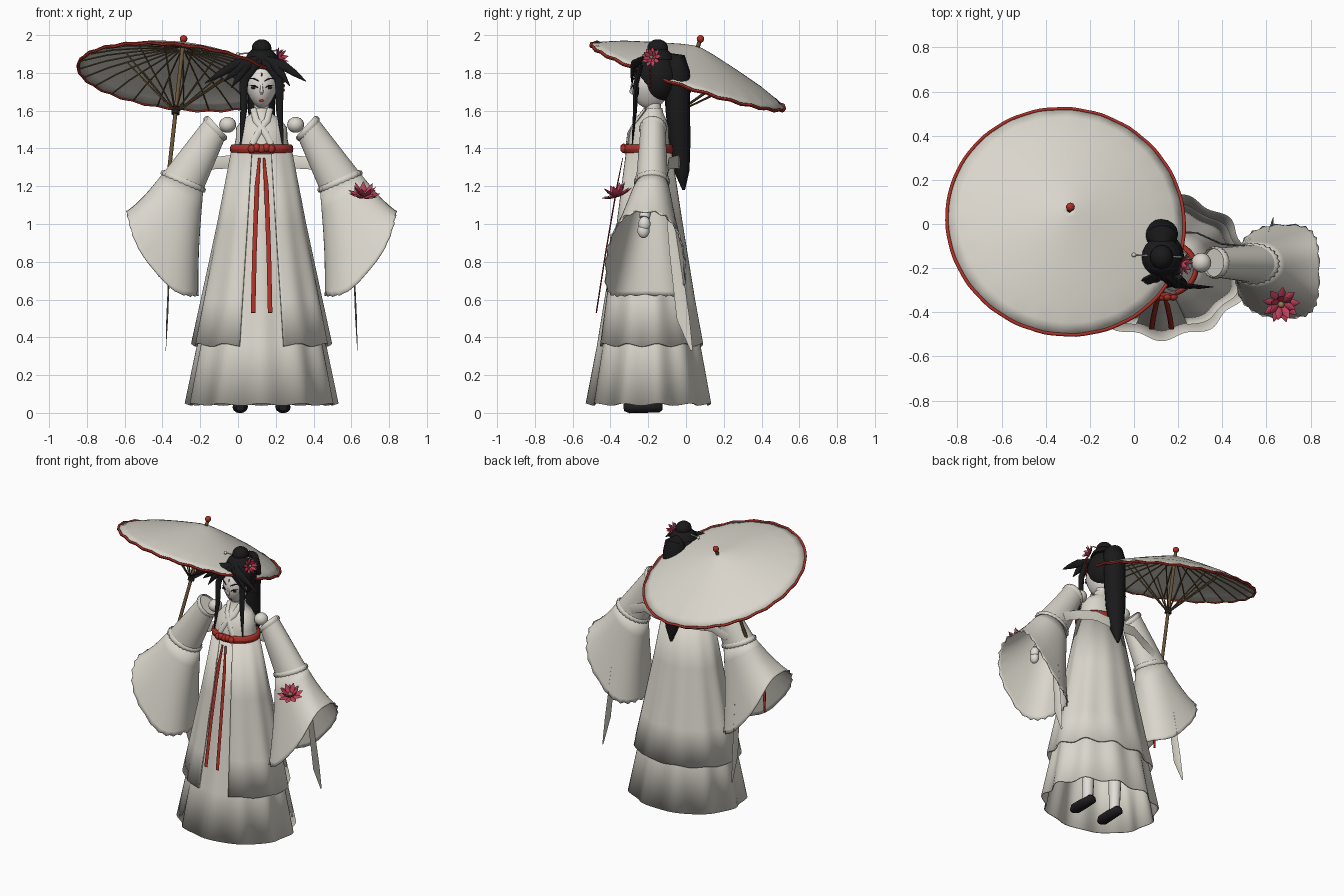
import bpy, bmesh
from math import sin, cos, pi, tau, sqrt
from mathutils import Vector as V, Matrix

if "Cube" in bpy.data.objects:
    bpy.data.objects.remove(bpy.data.objects["Cube"])


def colour(name, r, g, b):
    m = bpy.data.materials.new(name)
    m.use_nodes = True
    m.diffuse_color = (r, g, b, 1)
    bsdf = m.node_tree.nodes["Principled BSDF"]
    bsdf.inputs["Base Color"].default_value = (r, g, b, 1)
    bsdf.inputs["Roughness"].default_value = 0.8
    return m


CLOTH = colour("ivory cloth", 0.70, 0.67, 0.60)
SKIN = colour("pale skin", 0.76, 0.72, 0.68)
HAIR = colour("black hair", 0.010, 0.010, 0.011)
RED = colour("red silk", 0.42, 0.03, 0.02)
PINK = colour("pink petal", 0.52, 0.05, 0.10)
WOOD = colour("brown wood", 0.14, 0.09, 0.04)
LACQUER = colour("black lacquer", 0.014, 0.012, 0.014)
GOLD = colour("flower heart", 0.30, 0.20, 0.08)

BODY = Matrix.Translation((0.125, 0, 0))      # the figure stands off centre
UP = V((0.104, 0.315, 0.945)).normalized()    # parasol axis
PARASOL = Matrix.Translation((-0.31, 0.01, 1.78)) @ UP.to_track_quat('Z', 'Y').to_matrix().to_4x4()


def finish(name, bm, mat, mirror=False, solid=0, frame=BODY):
    bmesh.ops.recalc_face_normals(bm, faces=bm.faces)
    me = bpy.data.meshes.new(name)
    bm.to_mesh(me)
    bm.free()
    me.materials.append(mat)
    me.shade_smooth()
    me.set_sharp_from_angle(angle=0.9)
    ob = bpy.data.objects.new(name, me)
    bpy.context.collection.objects.link(ob)
    ob.matrix_world = frame
    if solid:
        mod = ob.modifiers.new("thickness", 'SOLIDIFY')
        mod.thickness = solid
    if mirror:
        ob.modifiers.new("mirror", 'MIRROR')
    return ob


def skin_rings(bm, rings, closed=True, caps=False):
    rows = [[bm.verts.new(p) for p in r] for r in rings]
    n = len(rows[0])
    for a, b in zip(rows, rows[1:]):
        for i in range(n if closed else n - 1):
            j = (i + 1) % n
            bm.faces.new((a[i], a[j], b[j], b[i]))
    if caps:
        bm.faces.new(rows[0])
        bm.faces.new(rows[-1])


def loft(name, rings, mat, closed=True, caps=False, **kw):
    bm = bmesh.new()
    skin_rings(bm, rings, closed, caps)
    return finish(name, bm, mat, **kw)


def tubes(name, paths, mat, ref=(0, 1, 0), flat=1, sides=8, **kw):
    """Tapered tubes; each path is (points, radii)."""
    bm = bmesh.new()
    for pts, radii in paths:
        pts = [V(p) for p in pts]
        rings = []
        for i, (p, r) in enumerate(zip(pts, radii)):
            t = (pts[min(i + 1, len(pts) - 1)] - pts[max(i - 1, 0)]).normalized()
            side = t.cross(V(ref))
            if side.length < 0.05:
                side = t.cross(V((1, 0.3, 0)))
            side.normalize()
            nrm = side.cross(t)
            rings.append([p + side * r * cos(k * tau / sides) + nrm * r * flat * sin(k * tau / sides)
                          for k in range(sides)])
        skin_rings(bm, rings, True, True)
    return finish(name, bm, mat, **kw)


def blobs(name, centres, size, mat, seg=16, **kw):
    bm = bmesh.new()
    for c in centres:
        bmesh.ops.create_uvsphere(bm, u_segments=seg, v_segments=seg // 2 + 2, radius=1,
                                  matrix=Matrix.Translation(c) @ Matrix.Diagonal((*size, 1)))
    return finish(name, bm, mat, **kw)


# Skirts: elliptical rings with folds that deepen towards the hem
def skirt_ring(z, a, b, cy, fold, start=0.0, hem=0.0, n=120):
    out = []
    for i in range(n + (1 if start else 0)):
        f = start + (tau - 2 * start) * i / n
        k = 1 + fold * cos(11 * f)
        out.append(V((a * k * sin(f), cy - b * k * cos(f), z + hem * cos(11 * f))))
    return out


loft("under_skirt", [skirt_ring(1.38, .15, .115, -.2, 0), skirt_ring(1.0, .215, .17, -.195, .01),
                     skirt_ring(.36, .335, .27, -.193, .03), skirt_ring(.045, .395, .325, -.193, .04, hem=.006)],
     CLOTH, solid=.008)
loft("over_skirt", [skirt_ring(1.38, .163, .125, -.2, 0, .33), skirt_ring(1.0, .235, .182, -.197, .012, .33),
                    skirt_ring(.6, .318, .245, -.195, .022, .33), skirt_ring(.36, .366, .285, -.193, .028, .33, .008)],
     CLOTH, closed=False, solid=.012)

# Bodice, neck and crossed collar
loft("bodice", [skirt_ring(z, a, b, y, 0, n=32) for z, a, b, y in
                ((1.37, .155, .12, -.2), (1.45, .137, .11, -.2), (1.51, .135, .1, -.19),
                 (1.555, .10, .075, -.18), (1.585, .055, .055, -.175), (1.615, .048, .05, -.175))], CLOTH, caps=True)
tubes("neck", [([(0, -.17, 1.55), (0, -.175, 1.68)], (.04, .04))], SKIN, sides=16)
tubes("collar", [([(s * .045, -.215, 1.61), (s * .03, -.262, 1.55), (-s * .02, -.302, 1.48), (-s * .05, -.31, 1.42)],
                  (.016, .018, .018, .018)) for s in (1, -1)], CLOTH, flat=.5)

# Sash with knots and two hanging ribbons
loft("sash", [skirt_ring(1.397 + .026 * sin(k * tau / 10), .152 + .016 * cos(k * tau / 10),
                         .12 + .016 * cos(k * tau / 10), -.2, 0, n=48) for k in range(11)], RED)
blobs("sash_knot", [(x * .026, -.33, 1.398 + .006 * (x % 2)) for x in range(-2, 3)], (.021, .018, .022), RED, seg=12)
tubes("sash_ribbon", [([(.012, -.335, 1.35), (.025, -.365, 1.2), (.038, -.425, .85), (.045, -.475, .53)],
                       (.006, .012, .012, .012))], RED, flat=.3, mirror=True)


# Sleeves
def oval(c, u, v, n=48, scale=1.0, tooth=0.0, power=1.0, sag=0.0):
    out = []
    for i in range(n):
        f = i * tau / n
        k = scale + (tooth if i % 2 else -tooth)
        cu, sv = [abs(w) ** power * (1 if w > 0 else -1) for w in (cos(f), sin(f))]
        out.append(V(c) + V(u) * cu * k + V(v) * sv * k + V((.035, 0, -.1)) * sag * sin(f) ** 2)
    return out


SHOULDER = (V((.245, -.175, 1.505)), V((.05, 0, .055)), V((0, .066, 0)))
CUFF = (V((.415, -.18, 1.225)), V((.106, 0, .045)), V((0, .085, 0)))
MOUTH = (V((.525, -.215, .845)), V((.19, 0, .222)), V((0, .213, 0)))


def between(a, b, t):
    return [p.lerp(q, t) for p, q in zip(a, b)]


loft("upper_sleeve", [oval(*SHOULDER, scale=.5), oval(*SHOULDER), oval(*CUFF)], CLOTH, caps=True, mirror=True)
bell = [oval(*between(CUFF, MOUTH, t), power=1 - .3 * t, sag=t * t, scale=1 - .05 * sin(pi * t))
        for t in (0, .2, .4, .6, .8, .96)]
bell.append(oval(*MOUTH, power=.7, sag=1, tooth=.022))
loft("bell_sleeve", bell, CLOTH, mirror=True, solid=.006)
for label, (c, u, v) in (("shoulder_frill", SHOULDER), ("cuff_frill", CUFF)):
    axis = V(u).cross(V(v)).normalized()
    loft(label, [oval(c + axis * d, u, v, scale=s, tooth=w) for d, s, w in
                 ((-.018, .98, 0), (-.008, 1.08, .04), (.008, 1.08, .04), (.018, .98, 0))], CLOTH, mirror=True)
blobs("shoulder", [(.18, -.175, 1.525)], (.045, .045, .042), CLOTH, mirror=True)
tubes("forearm", [([(.40, -.18, 1.25), (.51, -.22, 1.03)], (.04, .028))], SKIN, mirror=True)
blobs("hand", [(.525, -.22, 1.0), (.522, -.225, .965)], (.028, .032, .04), SKIN, mirror=True)

# Shawl across the back with hanging tails
tubes("shawl_back", [([(0, -.035, 1.32), (.16, -.04, 1.33), (.27, -.09, 1.32), (.38, -.10, 1.27)],
                      (.035, .035, .032, .03))], CLOTH, flat=.12, mirror=True)
tubes("shawl_tail", [([(.48, -.1, 1.15), (.485, -.06, .85), (.5, -.015, .5), (.507, .03, .33)],
                      (.012, .028, .034, .006))], CLOTH, ref=(1, 0, 0), flat=.14, mirror=True)

# Legs and shoes
tubes("leg", [([(.11, -.17, .6), (.112, -.18, .04)], (.055, .034))], SKIN, sides=12, mirror=True)
tubes("shoe", [([(.112, -.125, .032), (.112, -.14, .032), (.112, -.22, .032), (.114, -.3, .03), (.114, -.33, .028)],
                (.02, .036, .04, .04, .022))], LACQUER, ref=(0, 0, 1), flat=.8, sides=12, mirror=True)

# Head with a narrowed chin
HC, HR = V((0, -.19, 1.735)), V((.087, .1, .125))
head = blobs("head", [HC], HR, SKIN, seg=32)
for v in head.data.vertices:
    d = (v.co.z - HC.z) / HR.z
    if d < 0:
        v.co.x *= 1 + .3 * d


def on_face(x, z, lift=.003):
    d = (z - HC.z) / HR.z
    w = x / (HR.x * (1 + .3 * min(d, 0)))
    return V((x, HC.y - HR.y * sqrt(max(0, 1 - d * d - w * w)) - lift, z))


tubes("nose", [([on_face(0, 1.74, -.004), on_face(0, 1.70, .004), on_face(0, 1.685, 0)], (.005, .010, .004))], SKIN)
blobs("eye", [on_face(.04, 1.722, 0)], (.017, .004, .008), LACQUER, seg=12, mirror=True)
tubes("eyelid", [([on_face(.02, 1.722), on_face(.038, 1.733), on_face(.062, 1.735)], (.002, .004, .002))],
      LACQUER, mirror=True)
tubes("eyebrow", [([on_face(.016, 1.757), on_face(.04, 1.77), on_face(.066, 1.77)], (.002, .004, .001))],
      LACQUER, mirror=True)
blobs("lips", [on_face(0, 1.653, 0)], (.014, .004, .007), RED, seg=12)
blobs("forehead_mark", [on_face(0, 1.79, 0)], (.004, .004, .012), RED, seg=8)

# Hair
blobs("hair_cap", [(0, -.155, 1.775)], (.102, .115, .13), HAIR, seg=32)
blobs("bun", [(0, -.15, 1.93)], (.052, .055, .048), HAIR, seg=20)
tubes("bun_base", [([(0, -.15, 1.87), (0, -.15, 1.9), (0, -.15, 1.925)], (.09, .075, .05))], HAIR, sides=20)
tubes("ponytail", [([(0, -.09, 1.87), (0, -.06, 1.86), (0, -.045, 1.8), (0, -.045, 1.62), (0, -.035, 1.45),
                     (0, -.022, 1.28), (0, -.012, 1.18)], (.04, .07, .075, .072, .066, .045, .008))],
      HAIR, sides=16, flat=.9)
tubes("side_lock", [([(.075, -.24, 1.84), (.095, -.265, 1.74), (.095, -.27, 1.6), (.112, -.285, 1.42)],
                     (.02, .022, .018, .004))], HAIR, flat=.6, mirror=True)
tubes("fringe", [([(.0, -.235, 1.865), (.045, -.275, 1.83), (.085, -.262, 1.77), (.10, -.25, 1.68)],
                  (.015, .024, .02, .003))], HAIR, flat=.5, mirror=True)
spikes = ((-.30, 1.745), (-.2, 1.755), (-.16, 1.72), (.235, 1.755), (.18, 1.80), (.15, 1.73))
tubes("hair_spikes", [([(x * .1, -.23, 1.87), (x * .45, -.28, 1.845), (x * .75, -.285, (z + 1.84) / 2), (x, -.285, z)],
                       (.02, .026, .017, .002)) for x, z in spikes], HAIR, flat=.5)
tubes("hair_pin", [([(-.125, -.14, 1.9), (.09, -.15, 1.92)], (.004, .004))], CLOTH)
blobs("hair_pin_bead", [(-.125, -.14, 1.9)], (.011, .011, .011), CLOTH, seg=8)
blobs("hair_tassel_beads", [(.118, -.19, 1.82 - .022 * k) for k in range(6)], (.005, .005, .009), RED, seg=8)


# Lotus blossoms
def blossom(name, centre, axis, size):
    c, a = V(centre), V(axis).normalized()
    u = a.orthogonal().normalized()
    w = a.cross(u)
    paths = []
    for count, reach, rise in ((9, 1.0, .25), (7, .7, .75)):
        for k in range(count):
            d = u * cos(k * tau / count) + w * sin(k * tau / count)
            pts = [c + (d * reach * t + a * rise * t ** 1.5) * size for t in (.1, .4, .7, 1)]
            paths.append((pts, [size * r for r in (.06, .17, .2, .02)]))
    tubes(name + "_petals", paths, PINK, ref=a, flat=.3)
    blobs(name + "_heart", [c + a * size * .2], [size * .18] * 3, GOLD, seg=8)


blossom("hair_lotus", (.09, -.18, 1.88), (1, -.35, .3), .055)
blossom("sleeve_lotus", (.54, -.36, 1.145), (.1, -.35, 1), .085)

# Parasol, built along its own axis
def circle(r, z, n=96, wave=0.0):
    return [V((r * cos(k * tau / n), r * sin(k * tau / n), z + wave * cos(24 * k * tau / n))) for k in range(n)]


loft("parasol_canopy", [circle(.54, 0, wave=.004), circle(.49, .026), circle(.4, .062), circle(.25, .108),
                        circle(.1, .15), circle(.03, .166), circle(.004, .17)], CLOTH, solid=.005, frame=PARASOL)
loft("parasol_rim", [circle(.54 + .008 * cos(k * tau / 8), .009 * sin(k * tau / 8), wave=.004) for k in range(9)],
     RED, frame=PARASOL)
ribs, struts = [], []
for k in range(24):
    d = V((cos(k * tau / 24), sin(k * tau / 24), 0))
    ribs.append(([d * r + V((0, 0, z)) for r, z in ((.03, .155), (.25, .096), (.4, .05), (.53, -.004))], [.0035] * 4))
    if k % 2 == 0:
        struts.append(([d * .015 + V((0, 0, -.19)), d * .3 + V((0, 0, .08))], (.0045, .0045)))
tubes("parasol_ribs", ribs, WOOD, sides=5, frame=PARASOL)
tubes("parasol_struts", struts, WOOD, sides=5, frame=PARASOL)
tubes("parasol_shaft", [([(0, 0, -.82), (0, 0, .2)], (.011, .011))], WOOD, sides=10, frame=PARASOL)
tubes("parasol_collar", [([(0, 0, -.21), (0, 0, -.17)], (.022, .022))], LACQUER, sides=12, frame=PARASOL)
tubes("parasol_handle", [([(0, 0, -.95), (0, 0, -.8)], (.018, .018))], LACQUER, sides=12, frame=PARASOL)
blobs("parasol_finial", [(0, 0, .212)], (.02, .02, .02), RED, frame=PARASOL)
tubes("tassel", [([(-.535, -.29, .89), (-.537, -.29, .85), (-.54, -.29, .72)], (.004, .01, .006))], RED)
